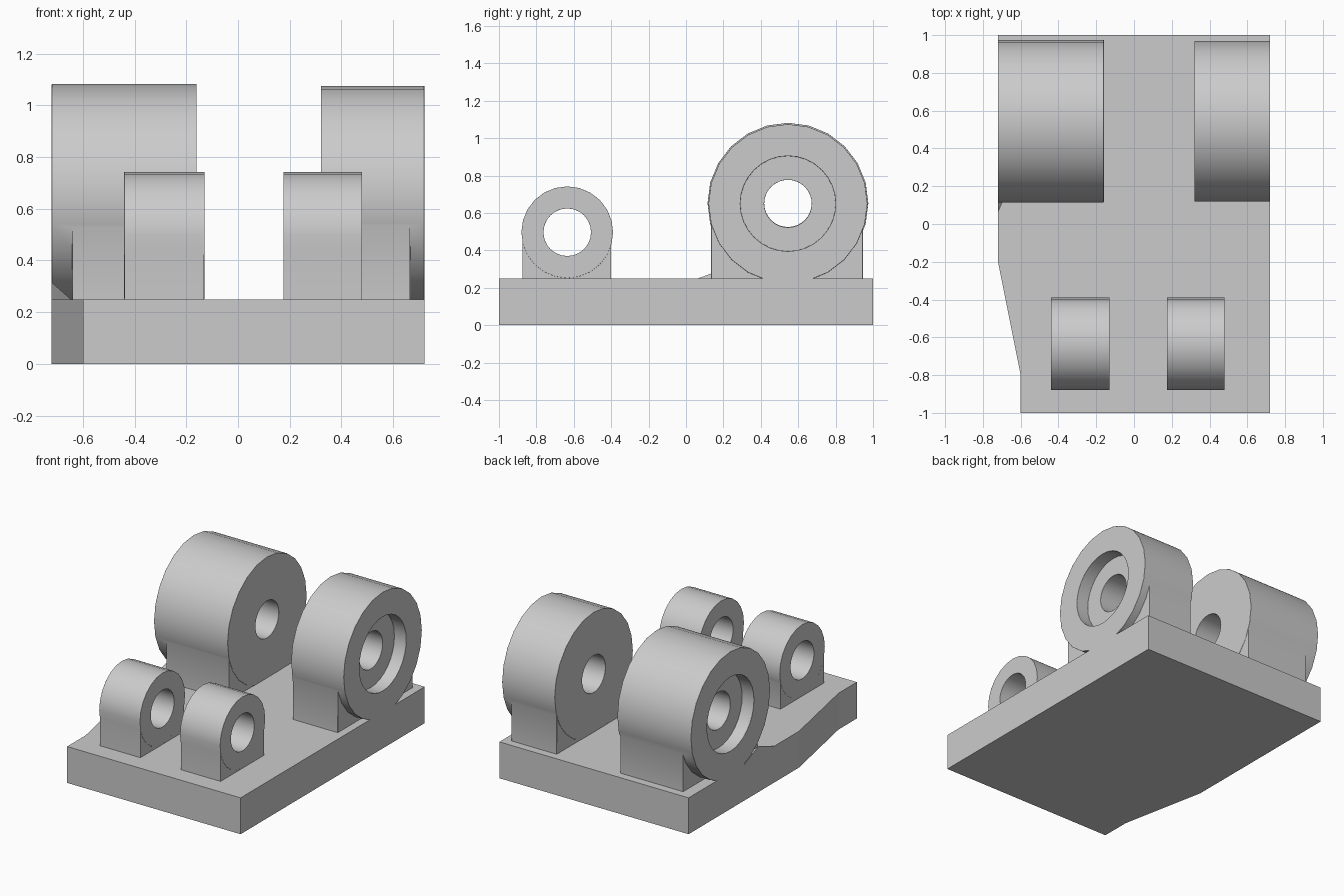
import bpy, bmesh, math

cube = bpy.data.objects.get("Cube")
if cube:
    bpy.data.objects.remove(cube, do_unlink=True)

grey = bpy.data.materials.new("plain grey")
grey.use_nodes = True
grey.diffuse_color = (0.6, 0.6, 0.6, 1)
grey.node_tree.nodes["Principled BSDF"].inputs["Base Color"].default_value = (0.6, 0.6, 0.6, 1)


def prism(name, ring, offset):
    """Extrude a closed ring of 3D points by an offset vector."""
    bm = bmesh.new()
    low = [bm.verts.new(p) for p in ring]
    high = [bm.verts.new([a + b for a, b in zip(p, offset)]) for p in ring]
    bm.faces.new(low)
    bm.faces.new(high[::-1])
    for i in range(len(ring)):
        j = (i + 1) % len(ring)
        bm.faces.new((low[i], high[i], high[j], low[j]))
    bmesh.ops.recalc_face_normals(bm, faces=bm.faces)
    return to_object(name, bm)


def to_object(name, bm):
    mesh = bpy.data.meshes.new(name)
    bm.to_mesh(mesh)
    bm.free()
    mesh.materials.append(grey)
    obj = bpy.data.objects.new(name, mesh)
    bpy.context.collection.objects.link(obj)
    return obj


def cylinder(name, x0, x1, y, z, r, sides):
    ring = [(x0, y + r * math.cos(math.tau * i / sides), z + r * math.sin(math.tau * i / sides))
            for i in range(sides)]
    return prism(name, ring, (x1 - x0, 0, 0))


def activate(obj):
    bpy.ops.object.select_all(action='DESELECT')
    obj.select_set(True)
    bpy.context.view_layer.objects.active = obj


def combine(obj, tool, operation):
    activate(obj)
    mod = obj.modifiers.new("combine", 'BOOLEAN')
    mod.operation, mod.solver, mod.object = operation, 'EXACT', tool
    bpy.ops.object.modifier_apply(modifier=mod.name)
    bpy.data.objects.remove(tool, do_unlink=True)


def soften(obj, width):
    mod = obj.modifiers.new("soft edges", 'BEVEL')
    mod.width, mod.segments, mod.angle_limit = width, 2, math.radians(50)
    activate(obj)
    bpy.ops.object.shade_smooth_by_angle(angle=math.radians(35))


def lug(name, x0, x1, foot_x, foot_y, y, z, r, recess=None):
    """Drum on a straight foot, bored through, with an optional recess (start, end)."""
    body = cylinder(name, x0, x1, y, z, r, 24)
    fx, fy = foot_x, foot_y
    foot = prism("foot", [(fx[0], fy[0], 0.2), (fx[0], fy[1], 0.2), (fx[0], fy[1], z),
                          (fx[0], fy[0], z)], (fx[1] - fx[0], 0, 0))
    combine(body, foot, 'UNION')
    combine(body, cylinder("bore", x0 - 0.1, x1 + 0.1, y, z, 0.127, 32), 'DIFFERENCE')
    if recess:
        combine(body, cylinder("recess", *recess, y, z, 0.255, 32), 'DIFFERENCE')
    soften(body, 0.007)


# Base plate with one tapered front corner
outline = [(-0.6, -1), (0.72, -1), (0.72, 1), (-0.72, 1), (-0.72, -0.2), (-0.6, -0.8)]
plate = prism("base_plate", [(x, y, 0) for x, y in outline], (0, 0, 0.25))

# Rear drums: the outer collar overhangs the foot
lug("rear_lug_wide", -0.72, -0.16, (-0.64, -0.162), (0.135, 0.945), 0.545, 0.652, 0.43, (-0.8, -0.63))
lug("rear_lug_narrow", 0.32, 0.72, (0.322, 0.665), (0.135, 0.945), 0.545, 0.65, 0.425, (0.63, 0.8))

# Front pair of small lugs
for side, x0, x1 in (("right", -0.44, -0.13), ("left", 0.175, 0.48)):
    lug("front_lug_" + side, x0, x1, (x0 + 0.001, x1 - 0.001), (-0.873, -0.4), -0.635, 0.497, 0.245)

# Small ridge where the wide drum runs into the plate edge
bm = bmesh.new()
ridge = [bm.verts.new(p) for p in ((-0.72, 0.4, 0.245), (-0.72, 0.24, 0.315),
                                   (-0.72, 0.05, 0.245), (-0.64, 0.24, 0.245))]
bmesh.ops.convex_hull(bm, input=ridge)
bmesh.ops.recalc_face_normals(bm, faces=bm.faces)
to_object("edge_ridge", bm)
